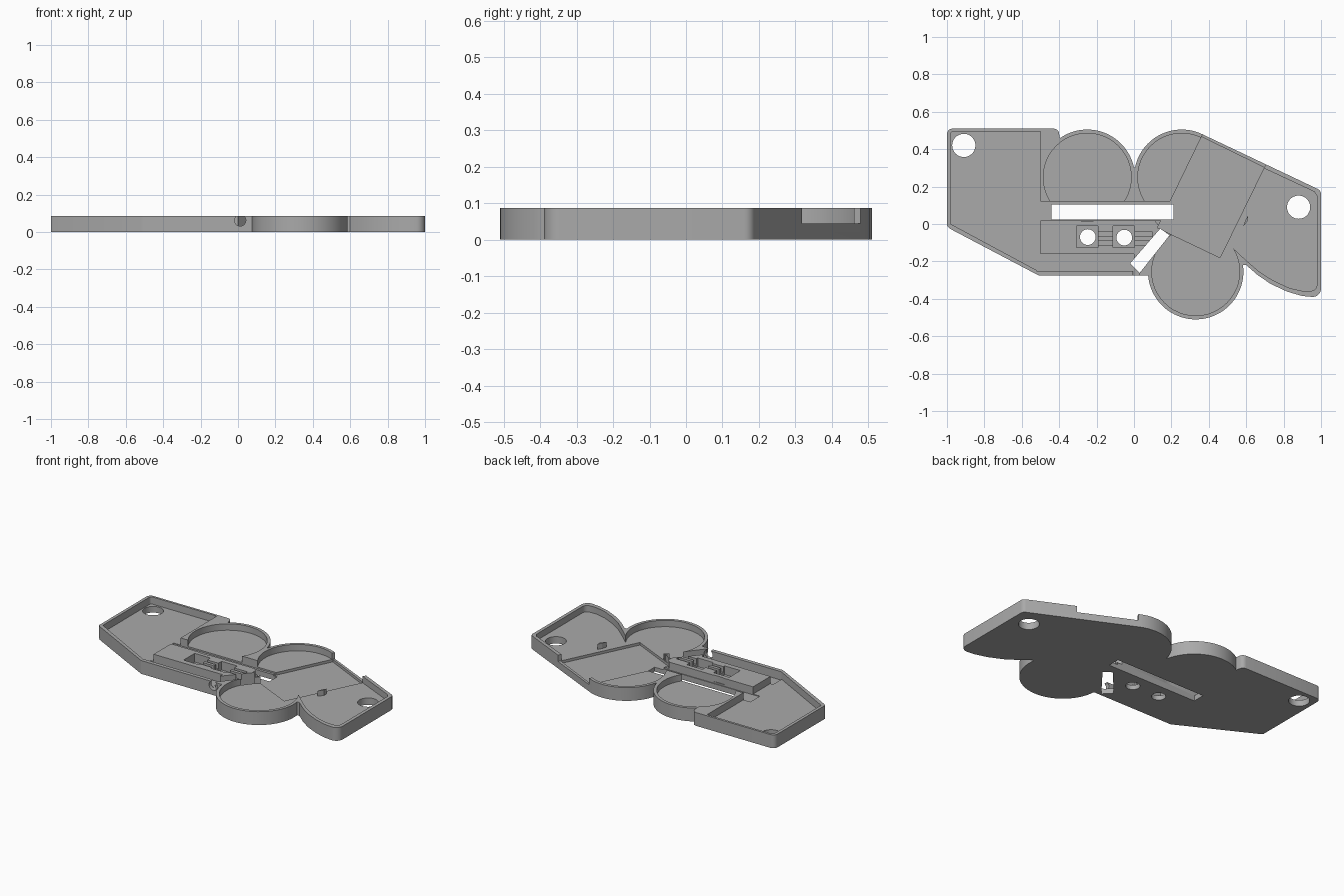
import bpy
import bmesh
from math import cos, sin, radians
from mathutils import Matrix

if "Cube" in bpy.data.objects:
    bpy.data.objects.remove(bpy.data.objects["Cube"], do_unlink=True)

TOP = 0.087     # rim height
FLOOR = 0.045   # common pocket floor
LOW = 0.028     # recessed bay floor
CLEAR = 0.15    # above every surface

grey = bpy.data.materials.new("plain_grey")
grey.use_nodes = True
grey.diffuse_color = (0.4, 0.4, 0.4, 1)
grey.node_tree.nodes["Principled BSDF"].inputs["Base Color"].default_value = (0.4, 0.4, 0.4, 1)


def arc(cx, cy, r, a0, a1, n=32):
    angles = [radians(a0 + (a1 - a0) * i / n) for i in range(n + 1)]
    return [(cx + r * cos(a), cy + r * sin(a)) for a in angles]


def disk(cx, cy, r, n=48):
    return arc(cx, cy, r, 0, 360, n)[:-1]


def box(x0, x1, y0, y1):
    return [(x0, y0), (x1, y0), (x1, y1), (x0, y1)]


def prism(name, points, z0, z1):
    """Extrude a plan outline from z0 to z1."""
    bm = bmesh.new()
    face = bm.faces.new([bm.verts.new((x, y, z0)) for x, y in points])
    ext = bmesh.ops.extrude_face_region(bm, geom=[face])
    for v in ext["geom"]:
        if isinstance(v, bmesh.types.BMVert):
            v.co.z = z1
    bmesh.ops.recalc_face_normals(bm, faces=bm.faces)
    mesh = bpy.data.meshes.new(name)
    bm.to_mesh(mesh)
    bm.free()
    mesh.materials.append(grey)
    ob = bpy.data.objects.new(name, mesh)
    bpy.context.collection.objects.link(ob)
    return ob


def cut(target, cutter):
    cutter.hide_render = True
    mod = target.modifiers.new("cut", 'BOOLEAN')
    mod.operation = 'DIFFERENCE'
    mod.solver = 'EXACT'
    mod.object = cutter
    bpy.context.view_layer.objects.active = target
    bpy.ops.object.modifier_apply(modifier=mod.name)
    bpy.data.objects.remove(cutter, do_unlink=True)


# Tray outline, counter-clockwise from the left end
outline = [(-1, -0.01), (-0.985, -0.025), (-0.51, -0.275), (0.075, -0.275)]
outline += arc(0.33, -0.255, 0.255, 186, 368, 48)
outline += [(0.6, -0.22), (0.66, -0.272), (0.73, -0.32), (0.82, -0.362), (0.9, -0.385)]
outline += arc(0.955, -0.345, 0.045, 270, 360, 6)
outline += arc(0.97, 0.16, 0.03, 0, 64, 5)
outline += arc(0.255, 0.25, 0.255, 64, 168)
outline += arc(-0.25, 0.25, 0.255, 12, 125)
outline += arc(-0.43, 0.48, 0.03, 0, 90, 5)
outline += arc(-0.97, 0.48, 0.03, 90, 180, 5)
tray = prism("tray", outline, 0, TOP)

# Left end pocket
left_pocket = [(-0.98, 0.0), (-0.515, -0.25), (-0.5, -0.25), (-0.5, 0.495)]
left_pocket += arc(-0.965, 0.48, 0.015, 90, 180, 4)

# Right end pocket
right_pocket = [(0.44, -0.16), (0.53, -0.13), (0.6, -0.195), (0.67, -0.255),
                (0.74, -0.3), (0.83, -0.342), (0.9, -0.358)]
right_pocket += arc(0.945, -0.325, 0.033, 270, 360, 5)
right_pocket += [(0.978, 0.15), (0.965, 0.172), (0.68, 0.305), (0.55, 0.2)]

# Open floor linking the right round pocket with the slot
link_floor = [(0.055, 0.125), (0.08, 0.02), (0.11, 0.02), (0.15, -0.03),
              (0.19, -0.06), (0.3, 0.1), (0.25, 0.2), (0.03, 0.19)]

# Tilted bay, open through the rim at the back
bay_opening = [(0.125, -0.02), (0.46, -0.18), (0.75, 0.41), (0.415, 0.575)]
bay = [(0.125, -0.02), (0.46, -0.18), (0.696, 0.302), (0.361, 0.466)]

pockets = [
    (left_pocket, 0.04),
    (disk(-0.25, 0.25, 0.235), FLOOR),
    (disk(0.255, 0.25, 0.235), FLOOR),
    (disk(0.33, -0.255, 0.235), FLOOR),
    (right_pocket, FLOOR),
    (link_floor, FLOOR),
    (bay_opening, FLOOR),
    (bay, LOW),
    (box(-0.55, 0.21, 0.02, 0.12), 0.035),
    (box(-0.52, 0.0, -0.25, -0.16), 0.032),
]

# Square button wells with wire grooves between them
for x in (-0.25, -0.055):
    pockets.append((box(x - 0.057, x + 0.057, -0.125, -0.01), 0.03))
for y in (-0.055, -0.1):
    pockets.append((box(-0.2, 0.1, y - 0.012, y + 0.012), 0.05))

# Through holes
pockets += [
    (disk(-0.91, 0.42, 0.062), -0.1),
    (disk(0.88, 0.09, 0.062), -0.1),
    (disk(-0.247, -0.07, 0.042, 32), -0.1),
    (disk(-0.052, -0.073, 0.042, 32), -0.1),
    (box(-0.44, 0.21, 0.025, 0.104), -0.1),
    ([(-0.02, -0.21), (0.03, -0.262), (0.19, -0.06), (0.14, -0.025)], -0.1),
]
for points, floor in pockets:
    cut(tray, prism("cutter", points, floor, CLEAR))

# Round wire outlet through the front wall
outlet = prism("cutter", disk(0, 0, 0.03, 24), -0.06, 0.06)
outlet.data.transform(Matrix.Translation((0.012, -0.25, 0.062)) @ Matrix.Rotation(radians(90), 4, 'X'))
cut(tray, outlet)

# Small upright stop in the right pocket
post = prism("stop_post", [(0.585, -0.012), (0.61, 0.02), (0.61, 0.045), (0.595, 0.02)], FLOOR - 0.005, 0.08)

bpy.ops.object.select_all(action='DESELECT')
tray.select_set(True)
bpy.context.view_layer.objects.active = tray
bpy.ops.object.shade_smooth_by_angle(angle=radians(25))
